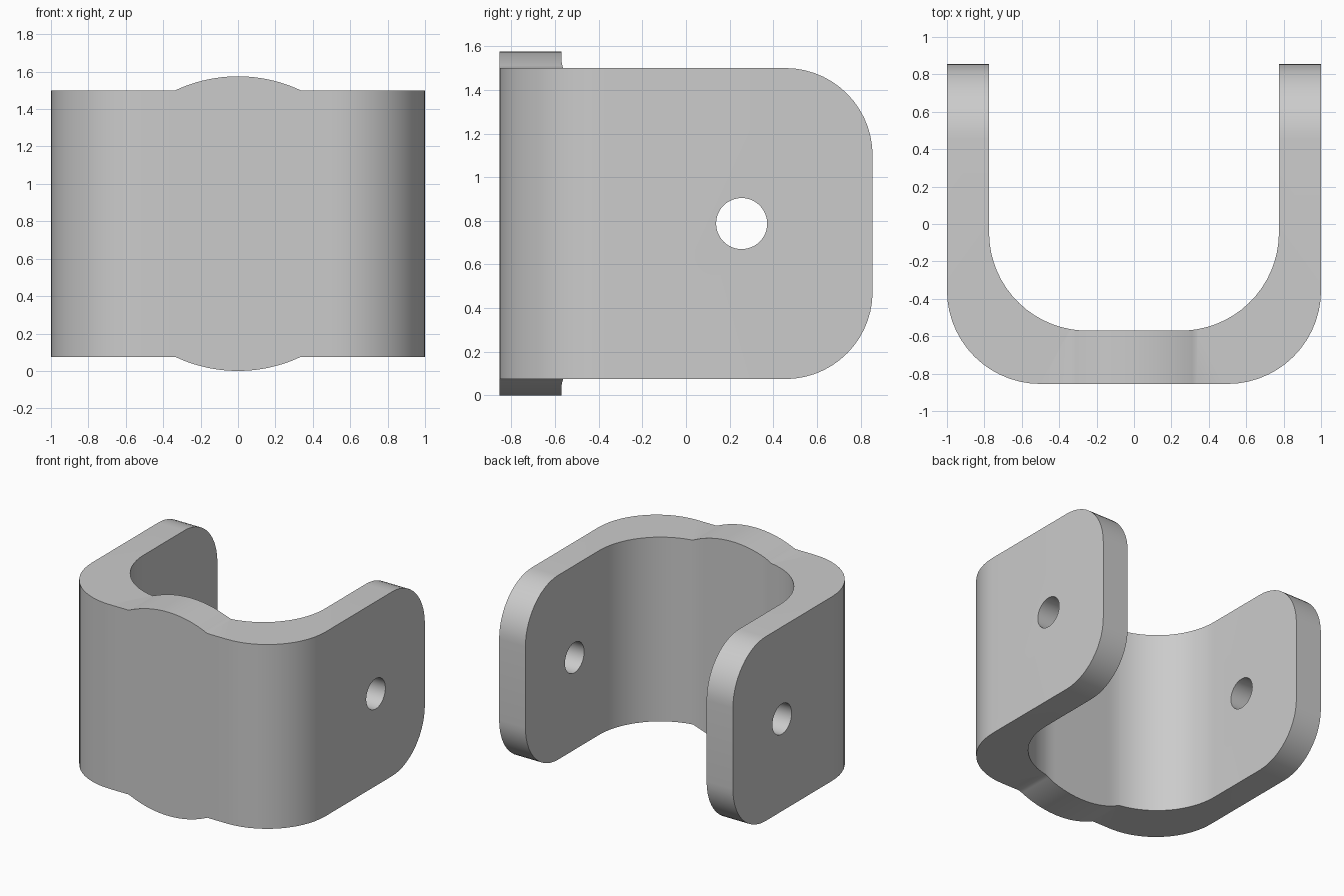
import bpy, bmesh
from math import sin, cos, asin, sqrt, pi, radians
from mathutils import Matrix

cube = bpy.data.objects.get("Cube")
if cube:
    bpy.data.objects.remove(cube, do_unlink=True)

MID = 0.7875                    # half height, also the lobe radius
TOP = 1.5                       # top of the straight edges
FRONT, WEB = -0.855, -0.57      # outer and inner face of the front wall
OUT_R, IN_R, IN_X = 0.5, 0.525, 0.775
END_R, END = 0.4, 0.855         # rounded free ends of the legs
LOBE = sqrt(MID ** 2 - (TOP - MID) ** 2)


def inner_arc(a):
    return IN_X - IN_R + IN_R * sin(a), WEB + IN_R - IN_R * cos(a)


# Half of the bent strip: (outer point, inner point, top height)
half = []
steps = 14
for i in range(steps + 1):      # front wall with the bulging lobe
    x = LOBE * i / steps
    a = asin(max(0, x - (IN_X - IN_R)) / IN_R)
    half.append(((x, FRONT), (x, inner_arc(a)[1]), MID + sqrt(MID ** 2 - x * x)))
start = asin((LOBE - (IN_X - IN_R)) / IN_R)
for i in range(steps + 1):      # bend
    t = i / steps
    a = t * pi / 2
    outer = (1 - OUT_R + OUT_R * sin(a), FRONT + OUT_R - OUT_R * cos(a))
    if i == 0:
        outer = (0.5, FRONT)
    half.append((outer, inner_arc(start + (pi / 2 - start) * max(t, 0.01)), TOP))
for i in range(steps + 1):      # leg with rounded corners
    a = i / steps * pi / 2
    y = END - END_R + END_R * sin(a)
    half.append(((1, y), (IN_X, y), TOP - END_R + END_R * cos(a)))


def flip(section):
    (ox, oy), (ix, iy), h = section
    return (-ox, oy), (-ix, iy), h


sections = [flip(s) for s in reversed(half[1:])] + half

# Sweep the sections into one closed bracket
bm = bmesh.new()
rings = []
for (ox, oy), (ix, iy), h in sections:
    low = 2 * MID - h
    corners = [(ox, oy, low), (ox, oy, h), (ix, iy, h), (ix, iy, low)]
    rings.append([bm.verts.new(c) for c in corners])
for r, s in zip(rings, rings[1:]):
    for k in range(4):
        n = (k + 1) % 4
        bm.faces.new((r[k], r[n], s[n], s[k]))
bm.faces.new(rings[0])
bm.faces.new(rings[-1])
bmesh.ops.recalc_face_normals(bm, faces=bm.faces)
mesh = bpy.data.meshes.new("u_bracket")
bm.to_mesh(mesh)
bm.free()
bracket = bpy.data.objects.new("u_bracket", mesh)
bpy.context.collection.objects.link(bracket)

# Plain grey finish
grey = bpy.data.materials.new("plain grey")
grey.use_nodes = True
grey.diffuse_color = (0.6, 0.6, 0.6, 1)
grey.node_tree.nodes["Principled BSDF"].inputs["Base Color"].default_value = (0.6, 0.6, 0.6, 1)
mesh.materials.append(grey)

# Pin hole through both legs
bpy.ops.mesh.primitive_cylinder_add(vertices=48, radius=0.117, depth=3,
                                    location=(0, 0.255, MID), rotation=(0, pi / 2, 0))
cutter = bpy.context.object
cutter.name = "pin_hole_cutter"
cutter.hide_render = True
cutter.data.materials.append(grey)

bpy.ops.object.select_all(action='DESELECT')
bracket.select_set(True)
bpy.context.view_layer.objects.active = bracket
hole = bracket.modifiers.new("pin_hole", 'BOOLEAN')
hole.operation = 'DIFFERENCE'
hole.solver = 'EXACT'
hole.object = cutter
bpy.ops.object.modifier_apply(modifier=hole.name)
bpy.data.objects.remove(cutter, do_unlink=True)
bpy.ops.object.shade_smooth_by_angle(angle=radians(30))
